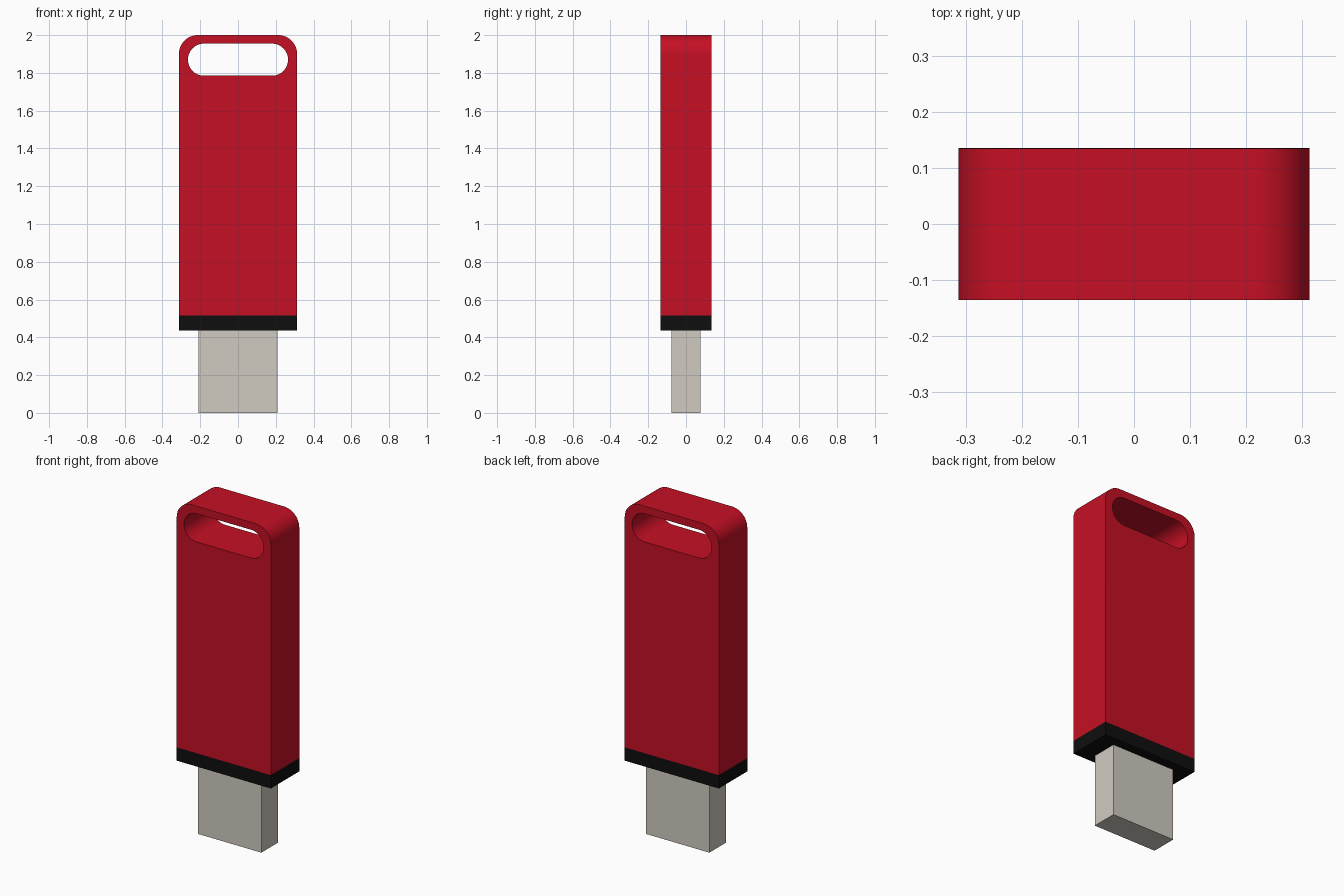
import bpy, bmesh, math

cube = bpy.data.objects.get("Cube")
if cube:
    bpy.data.objects.remove(cube, do_unlink=True)

HALF_W, HALF_D = 0.313, 0.135   # body half width and half depth
CAP_Z, BODY_Z, TOP_Z = 0.435, 0.515, 2.0


def material(name, rgb, roughness=0.5, metallic=0.0):
    m = bpy.data.materials.new(name)
    m.use_nodes = True
    m.diffuse_color = (*rgb, 1)
    bsdf = next(n for n in m.node_tree.nodes if n.type == 'BSDF_PRINCIPLED')
    bsdf.inputs["Base Color"].default_value = (*rgb, 1)
    bsdf.inputs["Roughness"].default_value = roughness
    bsdf.inputs["Metallic"].default_value = metallic
    return m


def arc(cx, cz, r, start, end, steps=16):
    """Points on an arc, angles in degrees."""
    angles = [math.radians(start + (end - start) * i / steps) for i in range(steps + 1)]
    return [(cx + r * math.cos(a), cz + r * math.sin(a)) for a in angles]


def plate(name, outlines, half_depth, mat):
    """Extrude closed x-z outlines along y; inner outlines become holes."""
    curve = bpy.data.curves.new(name, 'CURVE')
    curve.dimensions = '2D'
    curve.fill_mode = 'BOTH'
    curve.extrude = half_depth
    for pts in outlines:
        spline = curve.splines.new('POLY')
        spline.points.add(len(pts) - 1)
        for p, (x, z) in zip(spline.points, pts):
            p.co = (x, z, 0, 1)
        spline.use_cyclic_u = True
    obj = bpy.data.objects.new(name, curve)
    bpy.context.collection.objects.link(obj)
    obj.rotation_euler.x = math.pi / 2
    bpy.ops.object.select_all(action='DESELECT')
    obj.select_set(True)
    bpy.context.view_layer.objects.active = obj
    bpy.ops.object.convert(target='MESH')
    obj = bpy.context.object
    # Weld the caps to the walls
    bm = bmesh.new()
    bm.from_mesh(obj.data)
    bmesh.ops.remove_doubles(bm, verts=bm.verts, dist=1e-5)
    bmesh.ops.recalc_face_normals(bm, faces=bm.faces)
    bm.to_mesh(obj.data)
    bm.free()
    bpy.ops.object.transform_apply(location=False, rotation=True, scale=False)
    bpy.ops.object.shade_smooth_by_angle(angle=math.radians(30))
    obj.data.materials.clear()
    obj.data.materials.append(mat)
    return obj


def box(name, half_w, half_d, z0, z1, mat):
    mesh = bpy.data.meshes.new(name)
    bm = bmesh.new()
    bmesh.ops.create_cube(bm, size=1)
    for v in bm.verts:
        v.co = (v.co.x * 2 * half_w, v.co.y * 2 * half_d, z0 + (v.co.z + 0.5) * (z1 - z0))
    bm.to_mesh(mesh)
    bm.free()
    mesh.materials.append(mat)
    obj = bpy.data.objects.new(name, mesh)
    bpy.context.collection.objects.link(obj)
    return obj


red = material("red plastic", (0.56, 0.0050, 0.018))
black = material("black plastic", (0.0045, 0.0045, 0.0045))
steel = material("warm grey metal", (0.63, 0.59, 0.53))

# Body: rounded top corners, stadium-shaped lanyard slot
R = 0.10
body = ([(-HALF_W, BODY_Z), (HALF_W, BODY_Z)]
        + arc(HALF_W - R, TOP_Z - R, R, 0, 90)
        + arc(-HALF_W + R, TOP_Z - R, R, 90, 180))
SLOT_R, SLOT_Z, SLOT_X = 0.085, 1.87, 0.18
slot = (arc(SLOT_X, SLOT_Z, SLOT_R, -90, 90, 24)
        + arc(-SLOT_X, SLOT_Z, SLOT_R, 90, 270, 24))
plate("body", [body, slot], HALF_D, red)

# End collar and plug
box("end_collar", HALF_W, HALF_D, CAP_Z, BODY_Z, black)
box("plug", 0.21, 0.078, 0.0, CAP_Z, steel)
